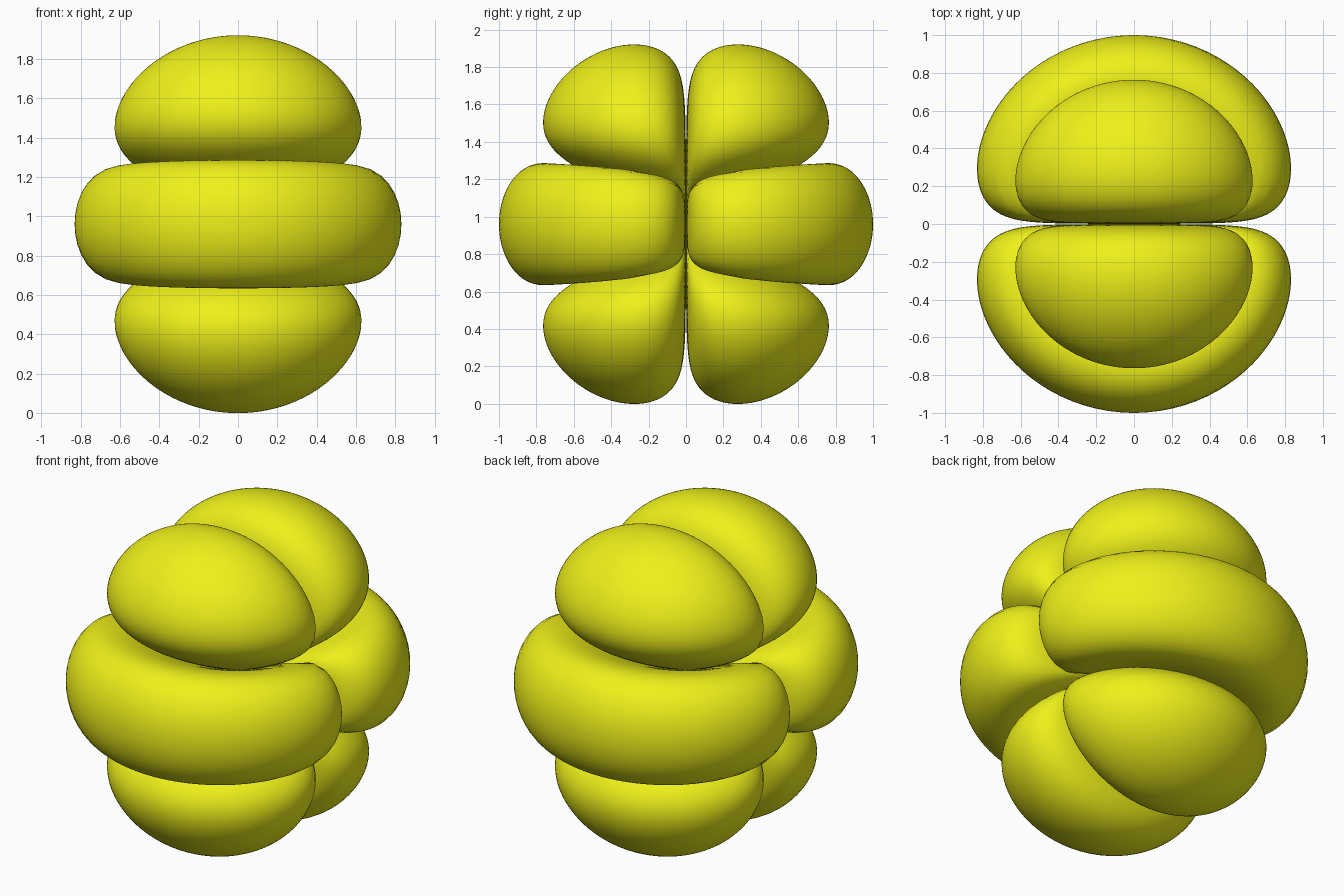
import bpy, bmesh, math
from mathutils import Vector

if "Cube" in bpy.data.objects:
    bpy.data.objects.remove(bpy.data.objects["Cube"])

# Six-lobed level surface |y(5z^2 - r^2)| * exp(-K r) = exp(-K), raised to stand on z = 0
K, RINGS, SIDES = 12.5, 100, 96

mat = bpy.data.materials.new("yellow")
mat.diffuse_color = (0.86, 0.88, 0.01, 1)
mat.use_nodes = True
mat.node_tree.nodes["Principled BSDF"].inputs["Base Color"].default_value = mat.diffuse_color


def needed(r):
    """Angular strength needed for the surface to exist at radius r."""
    return math.exp(K * (r - 1)) / r ** 3


def bisect(test, inside, outside):
    for _ in range(32):
        m = (inside + outside) / 2
        if test(m):
            inside = m
        else:
            outside = m
    return inside


def lobe_points(elev, sign, t_max):
    """Tip, contour rings on growing spheres, outer cap point."""
    c = Vector((0, math.cos(elev), math.sin(elev)))
    u = Vector((1, 0, 0))
    v = u.cross(c)

    def strength(n):
        g = sign * (5 * n.z * n.z - 1)
        return n.y * g if n.y > 0 and g > 0 else 0.0

    peak = strength(c)
    r_in = bisect(lambda r: needed(r) < peak, 3 / K, 0.001)
    r_out = bisect(lambda r: needed(r) < peak, 3 / K, 1.5)
    dirs = [u * math.cos(a) + v * math.sin(a)
            for a in (2 * math.pi * j / SIDES for j in range(SIDES))]
    rings = []
    for i in range(1, RINGS):
        r = (r_in + r_out) / 2 - (r_out - r_in) / 2 * math.cos(math.pi * i / RINGS)
        q = needed(r)
        ring = []
        for d in dirs:
            t = bisect(lambda t: strength(c * math.cos(t) + d * math.sin(t)) > q, 0, t_max)
            ring.append((c * math.cos(t) + d * math.sin(t)) * r)
        rings.append(ring)
    return c * r_in, rings, c * r_out


def build(name, data, sy, sz):
    def place(p):
        return (p.x, p.y * sy, p.z * sz + 0.96)
    tip, rings, cap = data
    bm = bmesh.new()
    a, b = bm.verts.new(place(tip)), bm.verts.new(place(cap))
    loops = [[bm.verts.new(place(p)) for p in ring] for ring in rings]
    for j in range(SIDES):
        k = (j + 1) % SIDES
        bm.faces.new((a, loops[0][k], loops[0][j]))
        bm.faces.new((b, loops[-1][j], loops[-1][k]))
        for lo, hi in zip(loops, loops[1:]):
            bm.faces.new((lo[j], lo[k], hi[k], hi[j]))
    bmesh.ops.recalc_face_normals(bm, faces=bm.faces)
    for f in bm.faces:
        f.smooth = True
    me = bpy.data.meshes.new(name)
    bm.to_mesh(me)
    bm.free()
    me.materials.append(mat)
    bpy.context.collection.objects.link(bpy.data.objects.new(name, me))


# Wide middle lobes and the end lobes, mirrored front/back and up/down
middle = lobe_points(0, -1, math.pi / 2)
end = lobe_points(math.asin(math.sqrt(11 / 15)), 1, math.radians(120))
for side, sy in (("front", -1), ("back", 1)):
    build(side + "_middle_lobe", middle, sy, 1)
    build(side + "_upper_lobe", end, sy, 1)
    build(side + "_lower_lobe", end, sy, -1)
